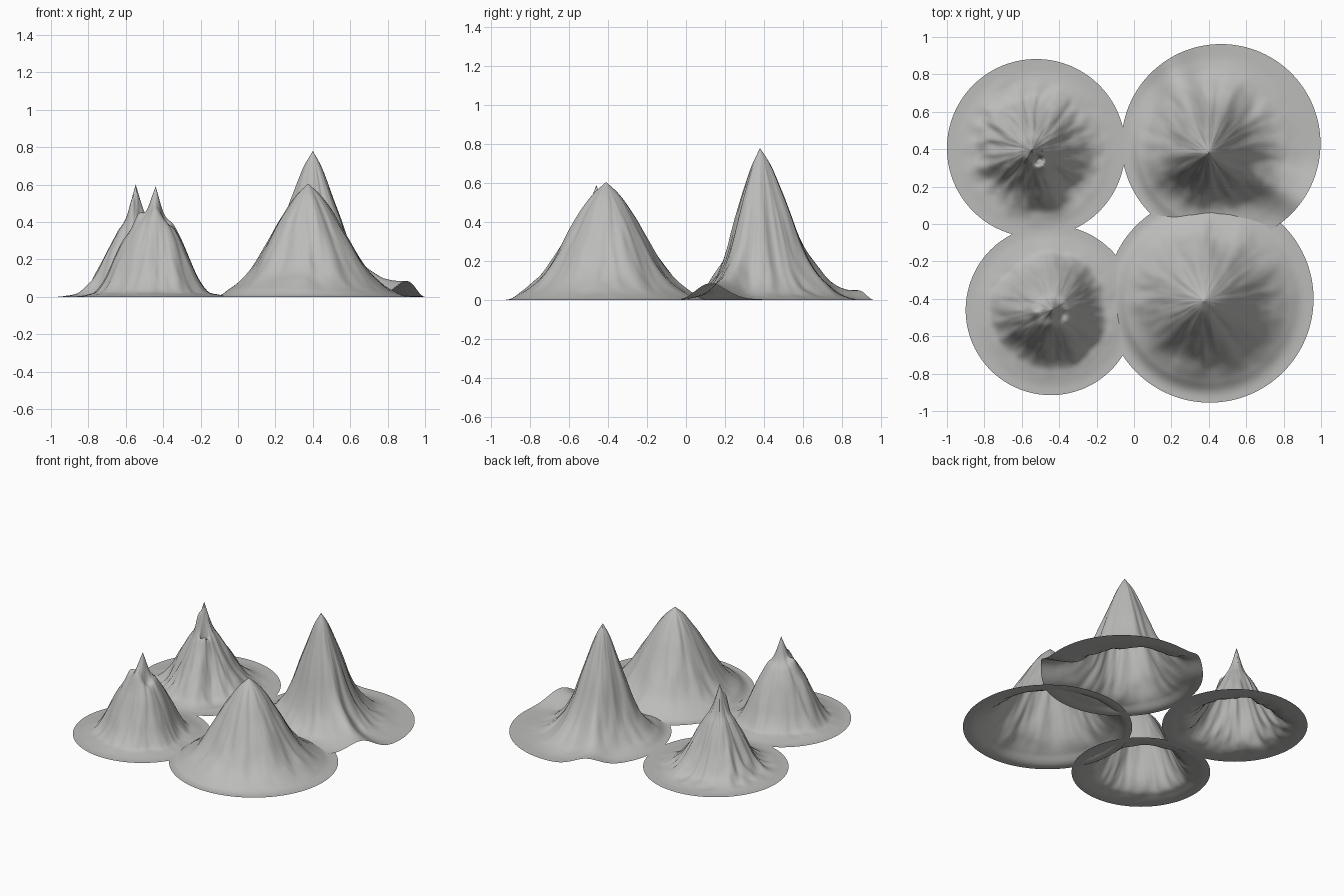
import bpy, bmesh, math
from mathutils import Vector, noise

old = bpy.data.objects.get("Cube")
if old:
    bpy.data.objects.remove(old, do_unlink=True)

SEGMENTS, RINGS, STEP = 144, 56, 0.05

stone = bpy.data.materials.new("stone grey")
stone.use_nodes = True
stone.diffuse_color = (0.5, 0.5, 0.49, 1)
stone.node_tree.nodes["Principled BSDF"].inputs["Base Color"].default_value = (0.5, 0.5, 0.49, 1)


def smooth(x):
    x = max(0.0, min(1.0, x))
    return x * x * (3 - 2 * x)


def slope(heights, d):
    """Smooth curve through heights spaced evenly outward from the peak."""
    i = int(d / STEP)
    f = d / STEP - i
    last = len(heights) - 1
    a, b, c, e = (heights[min(abs(k), last)] for k in (i - 1, i, i + 1, i + 2))
    if i == 0:
        a = 2 * b - c          # keep the summit pointed
    return b + 0.5 * f * (c - a + f * (2 * a - 5 * b + 4 * c - e + f * (3 * (b - c) + e - a)))


def bell(a, degrees, width):
    """Falls from 1 at the given bearing to 0 away from it."""
    gap = (math.degrees(a) - degrees + 180) % 360 - 180
    return math.exp(-(gap / width) ** 2)


def mountain(name, centre, radius, peak, heights, rough, seed, spurs=(), lifts=(), dents=()):
    """Round open sheet rising to a peak.
    spurs: (angle, width, stretch), lifts: (angle, width, height), dents: (x, y, size, height)"""
    bm = bmesh.new()
    c, p = Vector(centre), Vector(peak)

    def point(t, a):
        out = Vector((math.cos(a), math.sin(a)))
        xy = p.lerp(c + out * radius, t)
        fade = smooth(t / 0.12) * (1 - smooth((t - 0.55) / 0.4))
        # Radial ridges and gullies that wander a little on the way down
        q = Vector((out.x, out.y, t * 0.7 + seed))
        folds = noise.noise(q * 2.2) + 0.5 * noise.noise(q * 5) + 0.15 * noise.noise(q * 11)
        stretch = 1 + rough * folds * fade
        for ang, width, amount in spurs:
            stretch += amount * bell(a, ang, width) * (1 - smooth((t - 0.6) / 0.4))
        z = slope(heights, min((xy - p).length / stretch, radius))
        z *= 1 - smooth((t - 0.8) / 0.17)
        z += rough * 0.06 * fade * noise.noise(Vector((xy.x * 14, xy.y * 14, seed)))
        for ang, width, lift in lifts:
            z += lift * bell(a, ang, width) * smooth((t - 0.15) / 0.5)
        for x, y, size, amount in dents:
            z += amount * math.exp(-((xy.x - x) ** 2 + (xy.y - y) ** 2) / size ** 2)
        return xy.x, xy.y, max(z, 0.0)

    top = bm.verts.new(point(0, 0))
    previous = None
    for r in range(1, RINGS + 1):
        t = (r / RINGS) ** 1.25
        ring = [bm.verts.new(point(t, math.tau * k / SEGMENTS)) for k in range(SEGMENTS)]
        for k in range(SEGMENTS):
            n = (k + 1) % SEGMENTS
            if previous:
                bm.faces.new((previous[k], ring[k], ring[n], previous[n]))
            else:
                bm.faces.new((top, ring[k], ring[n]))
        previous = ring
    for face in bm.faces:
        face.smooth = True
    mesh = bpy.data.meshes.new(name)
    bm.to_mesh(mesh)
    bm.free()
    mesh.materials.append(stone)
    bpy.context.collection.objects.link(bpy.data.objects.new(name, mesh))


# Broad cone at the front
mountain("broad_mountain", (0.405, -0.40), 0.555, (0.375, -0.41),
         [.605, .56, .5, .425, .34, .255, .175, .11, .065, .032, .012, .003], 0.08, 3.1,
         spurs=[(180, 40, -.06)])

# Tallest peak, with a long spur that lifts its rim
mountain("tall_mountain", (0.465, 0.43), 0.532, (0.40, 0.38),
         [.78, .69, .56, .42, .27, .16, .09, .045, .02, .008, .002, 0], 0.09, 7.4,
         spurs=[(128, 16, .18), (80, 30, .12), (-100, 38, -.2)],
         lifts=[(-35, 14, .085), (122, 13, .05)])

# Small craggy hill with a spike behind a lower front lip
mountain("craggy_hill", (-0.445, -0.46), 0.455, (-0.44, -0.46),
         [.59, .45, .39, .305, .2, .095, .03, .012, .004, 0], 0.1, 12.6,
         spurs=[(185, 35, .1), (0, 35, -.07)],
         dents=[(-.44, -.53, .04, .05), (-.39, -.49, .035, -.04), (-.53, -.47, .03, .04)])

# Split spire with a deep cleft beside the summit
mountain("split_spire", (-0.523, 0.405), 0.477, (-0.547, 0.395),
         [.6, .43, .34, .25, .155, .08, .03, .01, .003, 0], 0.16, 21.3,
         spurs=[(65, 22, .12), (180, 30, -.05), (15, 20, .12), (-70, 16, .15)],
         dents=[(-.517, .345, .022, -.11), (-.57, .355, .022, .07), (-.48, .31, .03, .05)])
